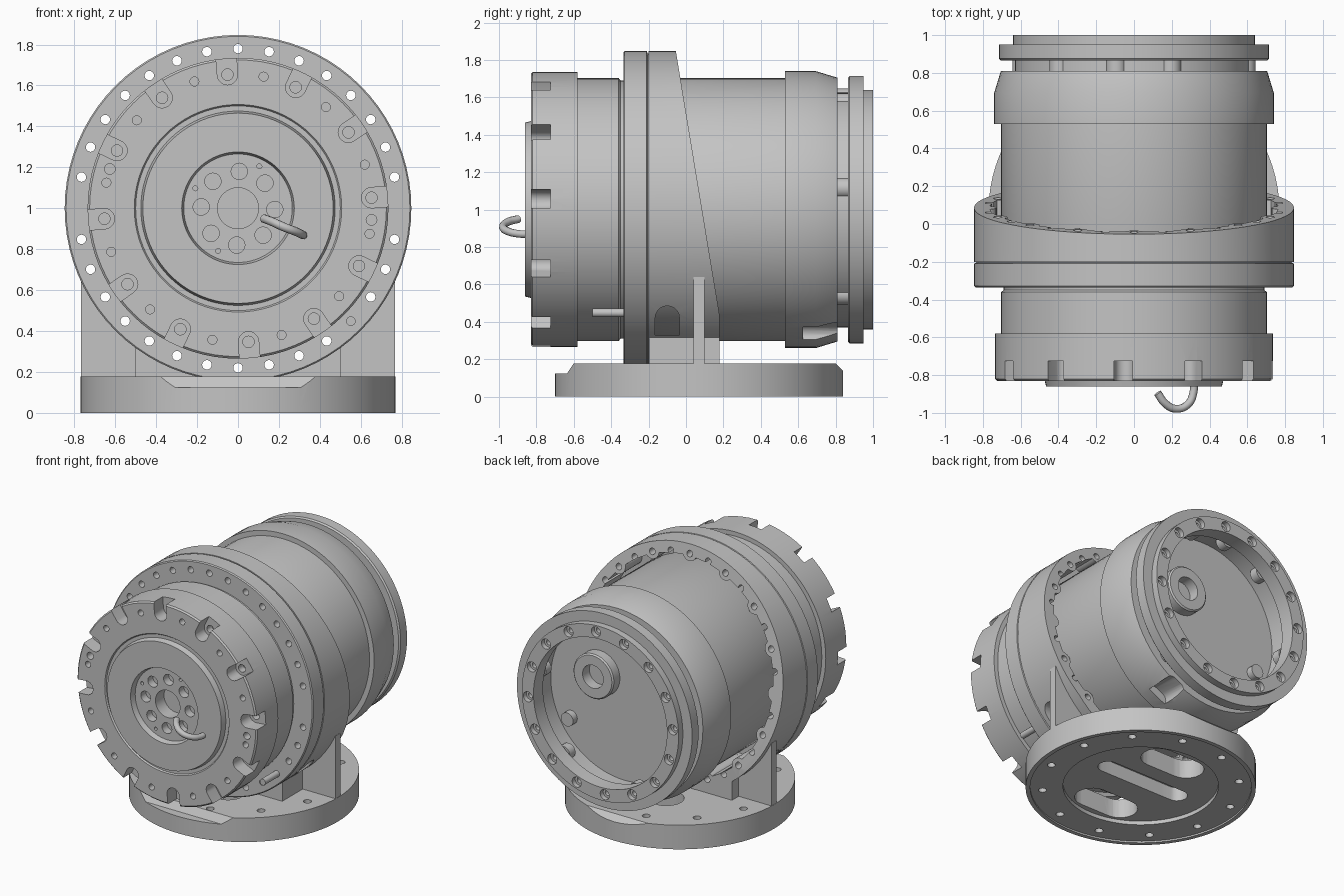
import bpy, bmesh
from math import sin, cos, pi, radians
from mathutils import Matrix, Vector

cube = bpy.data.objects.get("Cube")
if cube:
    bpy.data.objects.remove(cube)

metal = bpy.data.materials.new("plain grey metal")
metal.use_nodes = True
GREY = (0.55, 0.55, 0.55, 1)
metal.diffuse_color = GREY
metal.node_tree.nodes["Principled BSDF"].inputs["Base Color"].default_value = GREY

# Local z becomes the drum axis: along +y at height 1
DRUM = Matrix.Translation((0, 0, 1)) @ Matrix.Rotation(-pi / 2, 4, 'X')
BASE = Matrix.Translation((0, 0.07, 0))


def finish(name, bm):
    bmesh.ops.recalc_face_normals(bm, faces=bm.faces)
    mesh = bpy.data.meshes.new(name)
    bm.to_mesh(mesh)
    bm.free()
    ob = bpy.data.objects.new(name, mesh)
    bpy.context.collection.objects.link(ob)
    mesh.materials.append(metal)
    return ob


def lathe(name, profile, matrix, steps=80):
    """Revolve a closed (radius, height) profile."""
    bm = bmesh.new()
    verts = [bm.verts.new((r, 0, h)) for r, h in profile]
    edges = [bm.edges.new((a, b)) for a, b in zip(verts, verts[1:] + verts[:1])
             if a.co.x + b.co.x > 0]
    bmesh.ops.spin(bm, geom=verts + edges, cent=(0, 0, 0), axis=(0, 0, 1),
                   angle=2 * pi, steps=steps, use_merge=True)
    bmesh.ops.remove_doubles(bm, verts=bm.verts, dist=1e-5)
    bm.transform(matrix)
    return finish(name, bm)


def hull(bm, points):
    """Add the convex solid around the points."""
    verts = [bm.verts.new(p) for p in points]
    bmesh.ops.convex_hull(bm, input=verts)


def prism(bm, outline, x0, x1):
    hull(bm, [(x, y, z) for x in (x0, x1) for y, z in outline])


def box(bm, x0, x1, y0, y1, z0, z1):
    prism(bm, [(y0, z0), (y1, z0), (y1, z1), (y0, z1)], x0, x1)


def capsule(bm, a, b, r, h0, h1, matrix, n=20):
    """Rounded slot from a to b (a disc when both are equal)."""
    ends = [a] if a == b else [a, b]
    hull(bm, [matrix @ Vector((x + r * cos(t), y + r * sin(t), h))
              for x, y in ends for h in (h0, h1)
              for t in [2 * pi * i / n for i in range(n)]])


def polar(r, deg):
    # on the drum, local -y is up
    return r * cos(radians(deg)), -r * sin(radians(deg))


def ring(bm, angles, dist, r, h0, h1, matrix):
    for a in angles:
        p = polar(dist, a)
        capsule(bm, p, p, r, h0, h1, matrix)


def boolean(ob, bm, op='DIFFERENCE'):
    tool = finish("cutter", bm)
    tool.hide_render = True
    mod = ob.modifiers.new("bool", 'BOOLEAN')
    mod.object, mod.operation, mod.solver, mod.use_self = tool, op, 'EXACT', True
    bpy.context.view_layer.objects.active = ob
    bpy.ops.object.modifier_apply(modifier=mod.name)
    bpy.data.objects.remove(tool)


# Base plate with recessed underside, chamfered front and back, slots and bolt holes
base = lathe("base_plate", [(0, .04), (.52, .04), (.52, .012), (.74, .012), (.74, 0),
                            (.77, 0), (.77, .178), (0, .178)], BASE)
bm = bmesh.new()
prism(bm, [(-.9, .125), (-.635, .125), (-.585, .2), (-.9, .2)], -1, 1)
prism(bm, [(.86, .12), (.775, .2), (.9, .2), (.9, .12)], -1, 1)
boolean(base, bm)
bm = bmesh.new()
capsule(bm, (-.3, .02), (.3, .02), .07, -.1, .3, BASE)
for y in (-.36, .33):
    capsule(bm, (-.12, y), (.12, y), .12, -.1, .3, BASE)
ring(bm, range(15, 375, 30), .66, .027, -.1, .3, BASE)
boolean(base, bm)

# Slanted housing: hollow collar, pedestal and side ribs
housing = lathe("slanted_housing", [(0, -.2), (.847, -.2), (.847, .18), (0, .18)], DRUM)
bm = bmesh.new()
box(bm, -.5, .5, -.198, .178, .14, .6)
boolean(housing, bm, 'UNION')
bm = bmesh.new()
box(bm, -.768, .768, .04, .1, .14, .64)
boolean(housing, bm, 'UNION')
bm = bmesh.new()
bmesh.ops.create_cone(bm, cap_ends=True, segments=80, radius1=.765, radius2=.765,
                      depth=1, matrix=DRUM)
boolean(housing, bm)
bm = bmesh.new()
ring(bm, [22.5 * k for k in range(16)], .785, .056, -.199, .179, DRUM)
boolean(housing, bm, 'UNION')
bm = bmesh.new()
prism(bm, [(-.063, 1.9), (.235, .1), (.6, .1), (.6, 1.9)], -1, 1)
boolean(housing, bm)
BOLTS = [11.25 * k for k in range(32) if k % 16]
bm = bmesh.new()
ring(bm, BOLTS, .78, .023, -.5, .5, DRUM)
boolean(housing, bm)
arch = [(-.165, .33), (-.035, .33)]
arch += [(-.1 + .065 * cos(t), .42 + .065 * sin(t)) for t in [pi * i / 10 for i in range(11)]]
bm = bmesh.new()
prism(bm, arch, -1, 1)
boolean(housing, bm)

# Flange in front of the housing
flange = lathe("bolt_flange", [(.66, -.335), (.84, -.335), (.847, -.328), (.847, -.21),
                               (.835, -.205), (.835, -.199), (.66, -.199)], DRUM)
bm = bmesh.new()
ring(bm, BOLTS, .78, .023, -.5, .1, DRUM)
boolean(flange, bm)

# Front drum with stepped face, notches and bolt holes
drum = lathe("front_drum", [
    (0, -.72), (.1, -.72), (.1, -.82), (.265, -.82), (.275, -.86), (.465, -.86), (.475, -.82),
    (.5, -.82), (.507, -.83), (.725, -.83), (.735, -.82), (.735, -.58), (.703, -.58),
    (.703, -.36), (.69, -.35), (.69, -.25), (0, -.25)], DRUM)
bm = bmesh.new()
for k in range(12):
    capsule(bm, polar(.655, 4.5 + 30 * k), polar(.85, 4.5 + 30 * k), .05, -.9, -.725, DRUM)
ring(bm, range(19, 379, 30), .655, .022, -.9, -.77, DRUM)
ring(bm, [163, 355], .655, .026, -.9, -.77, DRUM)
ring(bm, range(-2, 358, 45), .18, .04, -.9, -.76, DRUM)
ring(bm, [63, 155, 245], .23, .012, -.9, -.79, DRUM)
boolean(drum, bm)
bm = bmesh.new()
ring(bm, [4.5 + 30 * k for k in range(12)], .655, .028, -.8, -.67, DRUM)
boolean(drum, bm)

# Rear body with open end, stepped collars and counterbored holes
body = lathe("rear_body", [
    (0, -.26), (.68, -.26), (.703, -.2), (.703, .53), (.74, .53), (.74, .695), (.705, .81),
    (.63, .81), (.63, .865), (.705, .865), (.715, .875), (.715, .95), (.64, .95),
    (.64, 1), (.545, 1), (.545, .89), (.6, .88), (.6, .72), (0, .72)], DRUM)
bm = bmesh.new()
ring(bm, [22.5 * k + 19 for k in range(16)], .592, .037, .965, 1.1, DRUM)
capsule(bm, polar(.73, -66), polar(.73, -62), .05, .2, .4,
        Matrix.Translation((0, .675, 1)) @ Matrix.Rotation(-pi / 2, 4, 'X')
        @ Matrix.Translation((0, 0, -.25)))
boolean(body, bm)
bm = bmesh.new()
ring(bm, [22.5 * k + 19 for k in range(16)], .592, .02, .9, 1.0, DRUM)
boolean(body, bm)

# Spacer tabs in the rear neck
bm = bmesh.new()
ring(bm, [11, 71, 99, 131, 191, 251, 311], .6, .055, .805, .87, DRUM)
tabs = finish("neck_tabs", bm)

# Cable gland and small studs on the rear cavity floor
gland = lathe("cable_gland", [(.085, .70), (.165, .70), (.165, .79), (.155, .80), (.085, .80)],
              DRUM @ Matrix.Translation((.2, -.14, 0)), 32)
bm = bmesh.new()
ring(bm, [-30, 210], .5, .05, .71, .77, DRUM)
studs = finish("cavity_studs", bm)

# Bent cable at the front
curve = bpy.data.curves.new("front_cable", 'CURVE')
curve.dimensions = '3D'
curve.bevel_depth = .021
curve.bevel_resolution = 3
curve.use_fill_caps = True
path = [(.315, -.82, .87), (.315, -.89, .87), (.285, -.955, .885), (.22, -.978, .91),
        (.165, -.95, .935), (.125, -.895, .95)]
spline = curve.splines.new('BEZIER')
spline.bezier_points.add(len(path) - 1)
for point, co in zip(spline.bezier_points, path):
    point.co = co
    point.handle_left_type = point.handle_right_type = 'AUTO'
curve.materials.append(metal)
cable = bpy.data.objects.new("front_cable", curve)
bpy.context.collection.objects.link(cable)

# Smooth shading with sharp edges
bpy.ops.object.select_all(action='DESELECT')
for ob in (base, housing, flange, drum, body, tabs, gland, studs):
    ob.select_set(True)
bpy.context.view_layer.objects.active = base
bpy.ops.object.shade_smooth_by_angle(angle=radians(30))
